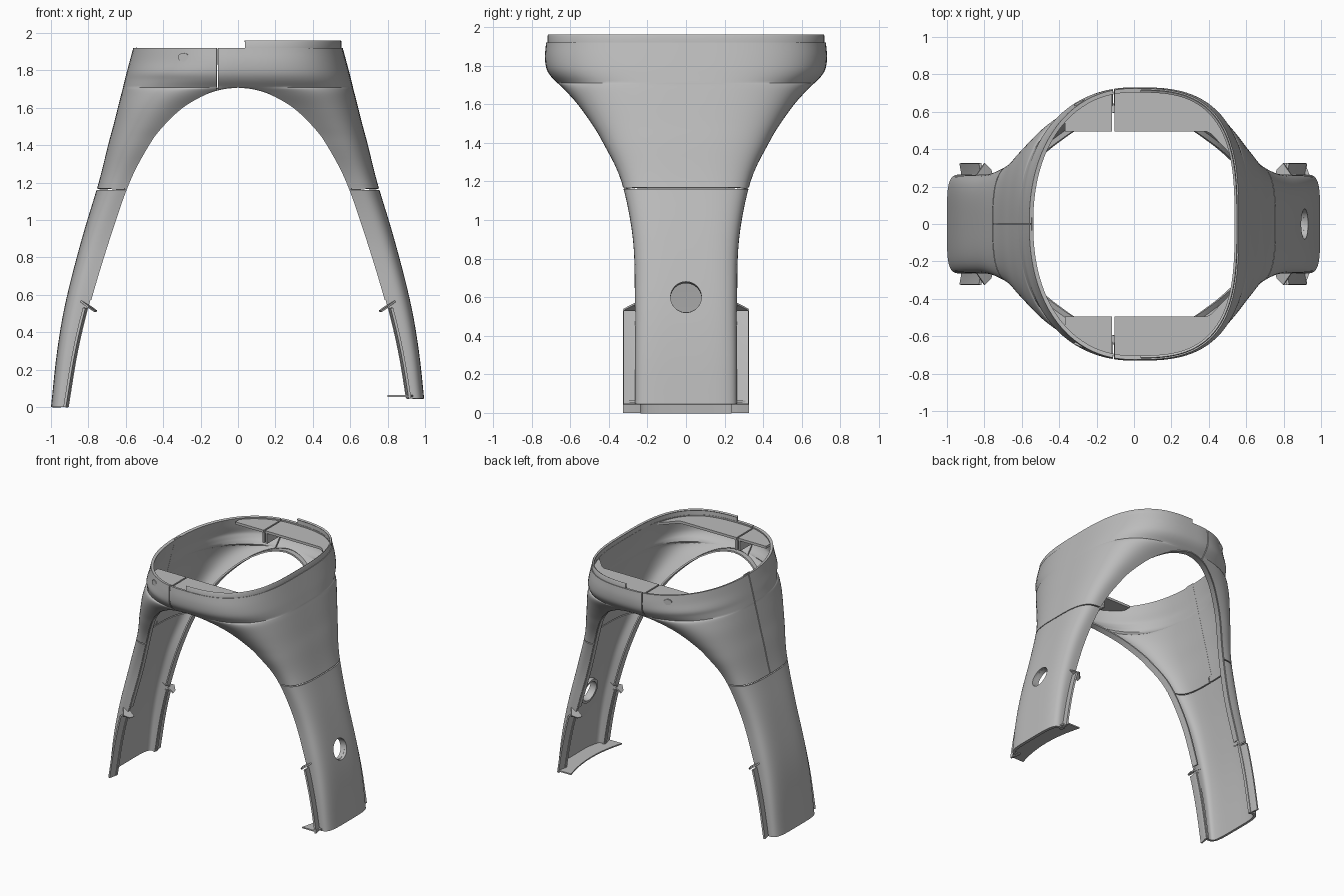
import bpy, bmesh, math
from mathutils import Vector, Matrix

cube = bpy.data.objects.get("Cube")
if cube:
    bpy.data.objects.remove(cube, do_unlink=True)

grey = bpy.data.materials.new("plain grey")
grey.use_nodes = True
grey.diffuse_color = (0.5, 0.5, 0.5, 1)
grey.node_tree.nodes["Principled BSDF"].inputs["Base Color"].default_value = (0.5, 0.5, 0.5, 1)

# Section controls: height, arch edge x, outer x, half depth, squareness right, squareness left
LEG = [(0, .905, 1, .265, 4.5, 4.5), (.3, .855, .967, .265, 4.5, 4.5),
       (.57, .79, .92, .265, 4.2, 4.2), (.9, .69, .835, .275, 3.8, 3.8),
       (1.2, .585, .745, .335, 3, 3.2), (1.4, .48, .695, .43, 2.7, 3),
       (1.5, .405, .668, .49, 2.6, 3), (1.6, .3, .643, .562, 2.5, 3),
       (1.67, .18, .625, .625, 2.4, 3), (1.7, .085, .617, .655, 2.4, 3),
       (1.71, 0, .615, .667, 2.4, 3)]
COLLAR = [LEG[-1], (1.75, 0, .605, .705, 2.3, 3), (1.79, 0, .595, .725, 2.3, 3),
          (1.85, 0, .579, .731, 2.2, 3), (1.92, 0, .56, .725, 2.2, 3)]
FOOT = {1: .045, -1: 0}
SEAM_Z, SEAM_X, G = 1.165, -.11, .004


def smooth_rows(ctrl, steps):
    """Catmull-Rom interpolation through the control rows."""
    pts = [Vector(c) for c in ctrl]
    pts = [2 * pts[0] - pts[1]] + pts + [2 * pts[-1] - pts[-2]]
    rows = []
    for k in range(1, len(pts) - 2):
        a, b, c, d = pts[k - 1:k + 3]
        for s in range(steps):
            t = s / steps
            rows.append((2 * b + (c - a) * t + (2 * a - 5 * b + 4 * c - d) * t**2
                         + (3 * b - a - 3 * c + d) * t**3) / 2)
    return rows + [pts[-2]]


ROWS = smooth_rows(LEG, 5)[:-1] + smooth_rows(COLLAR, 4)


def row_at(z):
    for a, b in zip(ROWS, ROWS[1:]):
        if z <= b[0]:
            return a.lerp(b, (z - a[0]) / (b[0] - a[0]))
    return ROWS[-1]


def section(row, side, inset=0, n=48):
    """Half outline at one height, from front edge round to back edge."""
    z, xi, xo, w = row[:4]
    p = row[5] if side > 0 else row[4]
    out = []
    for j in range(n + 1):
        t = math.pi * (j / n - .5)
        c, s = (0 if j in (0, n) else math.cos(t)), math.sin(t)
        r = (c**p + abs(s)**p) ** (-1 / p)
        out.append((side * (xi + (xo - inset - xi) * c * r), (w - inset) * s * r, z))
    return out


def add_grid(bm, rows, flip=False):
    vs = [[bm.verts.new(p) for p in r] for r in rows]
    for r0, r1 in zip(vs, vs[1:]):
        for j in range(len(r0) - 1):
            f = [r0[j], r0[j + 1], r1[j + 1], r1[j]]
            bm.faces.new(f[::-1] if flip else f)


def apply(ob, kind, **props):
    bpy.context.view_layer.objects.active = ob
    m = ob.modifiers.new(kind, kind)
    for k, v in props.items():
        setattr(m, k, v)
    bpy.ops.object.modifier_apply(modifier=m.name)


def shade(ob):
    bpy.ops.object.select_all(action='DESELECT')
    ob.select_set(True)
    bpy.context.view_layer.objects.active = ob
    bpy.ops.object.shade_smooth_by_angle(angle=math.radians(35))


def finish(name, bm, thick=0, offset=-1):
    me = bpy.data.meshes.new(name)
    bm.to_mesh(me)
    bm.free()
    ob = bpy.data.objects.new(name, me)
    bpy.context.collection.objects.link(ob)
    me.materials.append(grey)
    if thick:
        apply(ob, 'SOLIDIFY', thickness=thick, offset=offset)
    shade(ob)
    return ob


def cylinder(bm, centre, axis, r, length, squash=1):
    turn = Vector(axis).to_track_quat('Z', 'Y').to_matrix().to_4x4()
    bmesh.ops.create_cone(bm, cap_ends=True, segments=40, radius1=r, radius2=r, depth=length,
                          matrix=Matrix.Translation(centre) @ Matrix.Diagonal((1, 1, squash, 1)) @ turn)


def panel(name, *planes):
    """Piece of the arched shell on the positive side of every (point, normal) plane."""
    bm = bmesh.new()
    for side in (1, -1):
        rows = [section(row_at(FOOT[side]), side)]
        rows += [section(r, side) for r in ROWS if r[0] > FOOT[side] + .01]
        add_grid(bm, rows, side < 0)
    bmesh.ops.remove_doubles(bm, verts=bm.verts, dist=1e-5)
    for co, no in planes:
        geom = bm.verts[:] + bm.edges[:] + bm.faces[:]
        bmesh.ops.bisect_plane(bm, geom=geom, plane_co=co, plane_no=no, clear_inner=True)
    return finish(name, bm, .022)


# Arched shell panels, separated by fine seams
below = ((0, 0, SEAM_Z - G), (0, 0, -1))
above = ((0, 0, SEAM_Z + G), (0, 0, 1))
right_of_seam = ((SEAM_X - G, 0, 0), (-1, 0, 0))
left_leg = panel("left_leg", below, ((0, 0, 0), (1, 0, 0)))
panel("right_leg", below, ((0, 0, 0), (-1, 0, 0)))
panel("left_collar", above, ((SEAM_X + G, 0, 0), (1, 0, 0)))
panel("right_front_collar", above, right_of_seam, ((0, -G, 0), (0, -1, 0)))
panel("right_back_collar", above, right_of_seam, ((0, G, 0), (0, 1, 0)))

# Round hole through the left leg
bm = bmesh.new()
cylinder(bm, (.9, 0, .6), (1, 0, 0), .08, .4)
cutter = finish("hole_cutter", bm)
cutter.hide_render = True
apply(left_leg, 'BOOLEAN', operation='DIFFERENCE', solver='EXACT', object=cutter)
bpy.data.objects.remove(cutter, do_unlink=True)
shade(left_leg)

# Boss ring behind the leg hole
bm = bmesh.new()
profile = [(.08, 0), (.1, 0), (.1, -.035), (.08, -.035), (.08, 0)]
tilt = Matrix.Translation((row_at(.6)[2] - .02, 0, .6)) @ Matrix.Rotation(-.2, 4, 'Y')
ring = []
for k in range(41):
    a = math.tau * k / 40
    ring.append([tilt @ Vector((d, r * math.cos(a), r * math.sin(a))) for r, d in profile])
add_grid(bm, ring)
bmesh.ops.remove_doubles(bm, verts=bm.verts, dist=1e-5)
bmesh.ops.recalc_face_normals(bm, faces=bm.faces)
finish("hole_boss", bm)

# Small oval buttons on the collar, front and back
for word, fy in (("front", -1), ("back", 1)):
    r = row_at(1.87)
    x = .29
    y = r[3] * (1 - (x / r[2]) ** r[4]) ** (1 / r[4])
    bm = bmesh.new()
    cylinder(bm, (-x, fy * (y - .002), 1.87), (-.42, fy, 0), .032, .012, .7)
    finish(word + "_button", bm)

# Backing strip behind the upright seam
bm = bmesh.new()
add_grid(bm, [[(-r[2] + .024, y, r[0]) for y in (-.035, .035)] for r in ROWS if 1.15 < r[0] < 1.92])
finish("seam_backing", bm, .01)

# Inward-turned lip along the front and back arch edges
for name, fy in (("front_arch_lip", -1), ("back_arch_lip", 1)):
    bm = bmesh.new()
    half = [r for r in ROWS if .55 < r[0] < 1.711]
    path = [(1, r) for r in half] + [(-1, r) for r in half[-2::-1]]
    add_grid(bm, [[(s * r[1], fy * (r[3] - .005), r[0] + .004),
                   (s * (r[1] + .004), fy * (r[3] - .055), r[0] + .006)] for s, r in path], fy > 0)
    finish(name, bm, .012, 0)

# Raised rim on the left half of the collar
top = ROWS[-1]
base = section(top, 1, .006, 96)
upper = section(top, 1, .01, 96)
keep = [j for j, p in enumerate(base) if p[0] > .035]
bm = bmesh.new()
add_grid(bm, [[(*src[j][:2], z) for j in keep] for src, z in
              ((base, 1.91), (base, 1.953), (upper, 1.96))])
finish("collar_rim", bm, .014)


# Shelves inside the collar, split at the seam, with ribs beside the split
def shelf(name, fy, x0, x1, side):
    bm = bmesh.new()
    n = 24
    inner, outer = [], []
    for k in range(n + 1):
        x = x0 + (x1 - x0) * k / n
        p = top[5] if x > 0 else top[4]
        y = (top[3] - .012) * (1 - (abs(x) / (top[2] - .012)) ** p) ** (1 / p)
        edge = .495 - max(0, x - .4) * 1.05
        inner.append((x, fy * min(edge, y - .002), 1.905))
        outer.append((x, fy * y, 1.905))
    add_grid(bm, [inner, outer], fy < 0)
    finish(name, bm, .02)
    bm = bmesh.new()
    bmesh.ops.create_cube(bm, size=1, matrix=Matrix.Translation(
        ((x1 if side < 0 else x0) + side * .008, fy * .595, 1.845)) @ Matrix.Diagonal((.015, .19, .09, 1)))
    finish(name + "_rib", bm)


for word, fy in (("front", -1), ("back", 1)):
    shelf(word + "_right_shelf", fy, -.37, SEAM_X - .007, -1)
    shelf(word + "_left_shelf", fy, SEAM_X + .005, .515, 1)

# Side tabs along the lower legs, each with a sloped hook on top
for leg, side in (("left", 1), ("right", -1)):
    for word, fy in (("front", -1), ("back", 1)):
        bm = bmesh.new()
        z0 = FOOT[side]
        rows = []
        for k in range(9):
            z = z0 + (.53 - z0) * k / 8
            x = row_at(z)[1]
            rows.append([(side * (x + .012), fy * .235, z), (side * (x + .012), fy * .27, z),
                         (side * (x + .022), fy * .325, z)])
        add_grid(bm, rows, side * fy < 0)
        finish(f"{leg}_{word}_tab", bm, .014, 0)
        bm = bmesh.new()
        add_grid(bm, [[(side * .845, fy * .235, .572), (side * .845, fy * .258, .57)],
                      [(side * .8, fy * .24, .545), (side * .8, fy * .325, .535)],
                      [(side * .755, fy * .25, .512), (side * .765, fy * .29, .512)]])
        finish(f"{leg}_{word}_hook", bm, .01, 0)

# Thin foot plate under the left leg, with a bowed inner edge
bm = bmesh.new()
edge_in, edge_out = [], []
for k in range(17):
    y = -.325 + .65 * k / 16
    bow = 1 - (y / .325) ** 2
    edge_in.append((.8 + .05 * bow, y, .055))
    edge_out.append((.915 + .065 * bow, y, .055))
add_grid(bm, [edge_in, edge_out])
finish("left_foot_plate", bm, .01)
